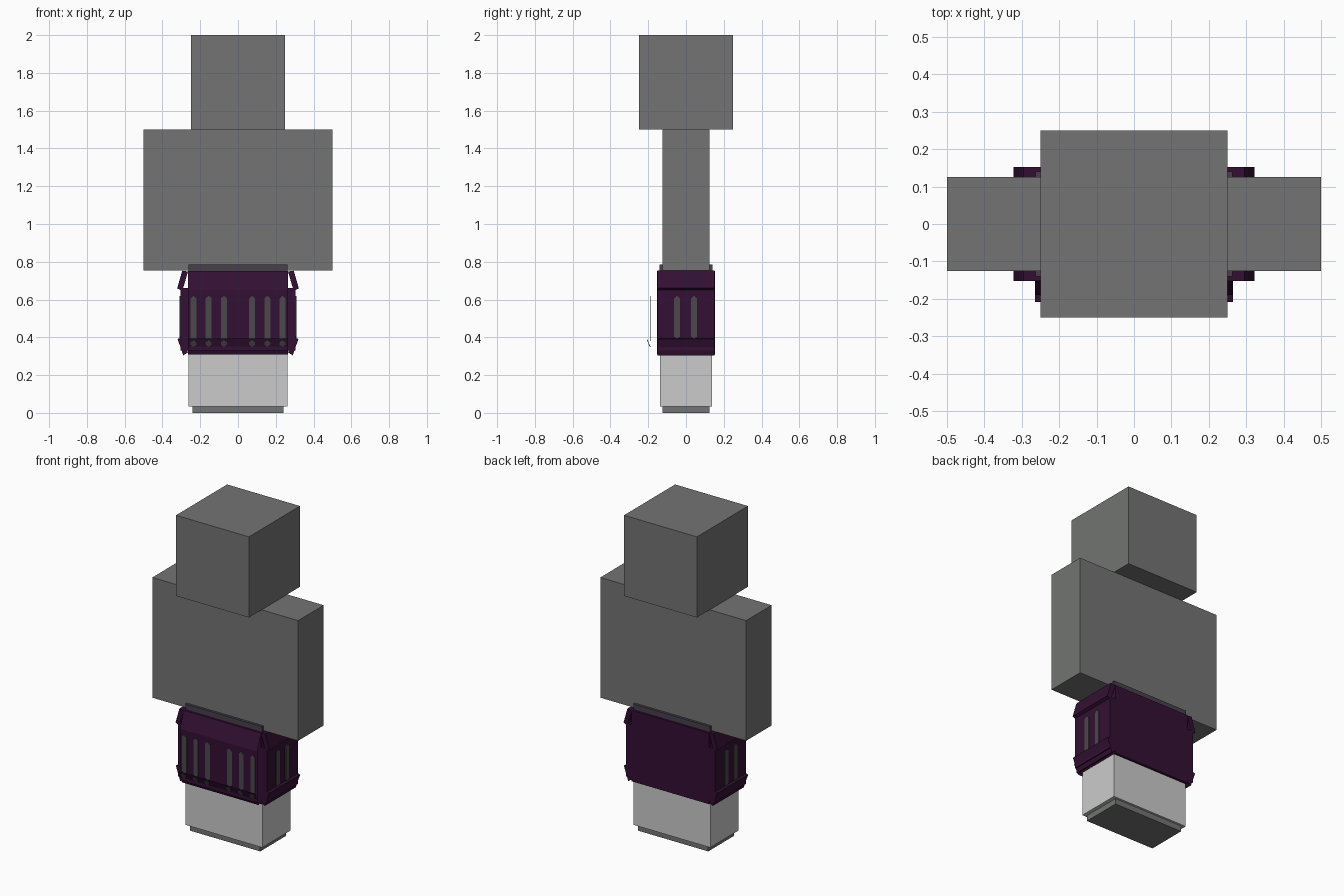
import bpy
import bmesh
from mathutils import Vector

old = bpy.data.objects.get("Cube")
if old:
    bpy.data.objects.remove(old)


def material(name, r, g, b):
    m = bpy.data.materials.new(name)
    m.use_nodes = True
    m.diffuse_color = (r, g, b, 1)
    m.node_tree.nodes["Principled BSDF"].inputs["Base Color"].default_value = (r, g, b, 1)
    return m


GREY = material("body grey", 0.17, 0.175, 0.17)
LIGHT = material("light grey", 0.6, 0.6, 0.6)
PURPLE = material("dark purple", 0.033, 0.005, 0.033)
BELT = material("belt grey purple", 0.065, 0.05, 0.07)
SLOT = material("slot grey", 0.07, 0.065, 0.07)


def prism(name, points, sweep, mat):
    """Extrude a flat outline along a vector; a zero sweep leaves a sheet."""
    bm = bmesh.new()
    face = bm.faces.new([bm.verts.new(p) for p in points])
    sweep = Vector(sweep)
    if sweep.length:
        ext = bmesh.ops.extrude_face_region(bm, geom=[face], use_keep_orig=True)
        moved = [v for v in ext["geom"] if isinstance(v, bmesh.types.BMVert)]
        bmesh.ops.translate(bm, vec=sweep, verts=moved)
        bmesh.ops.recalc_face_normals(bm, faces=bm.faces)
    mesh = bpy.data.meshes.new(name)
    bm.to_mesh(mesh)
    bm.free()
    mesh.materials.append(mat)
    ob = bpy.data.objects.new(name, mesh)
    bpy.context.collection.objects.link(ob)
    return ob


def box(name, hx, hy, z0, z1, mat):
    """Box centred on the z axis, given half widths."""
    base = [(-hx, -hy, z0), (hx, -hy, z0), (hx, hy, z0), (-hx, hy, z0)]
    return prism(name, base, (0, 0, z1 - z0), mat)


def sheet(name, hx, lower, upper, mat):
    """Front-facing sheet between two (y, z) edges."""
    (y0, z0), (y1, z1) = lower, upper
    return prism(name, [(-hx, y0, z0), (hx, y0, z0), (hx, y1, z1), (-hx, y1, z1)],
                 (0, 0, 0), mat)


def bar(c, z0, z1, half=0.016, tip=0.015):
    """Outline of an upright bar with pointed ends, as (across, z) pairs."""
    return [(c, z0), (c + half, z0 + tip), (c + half, z1 - tip),
            (c, z1), (c - half, z1 - tip), (c - half, z0 + tip)]


# Body blocks
box("head", 0.25, 0.25, 1.5, 2.0, GREY)
box("torso", 0.5, 0.125, 0.755, 1.5, GREY)
box("legs", 0.24, 0.125, 0, 0.755, GREY)

# Clothing
box("leggings", 0.263, 0.138, 0.035, 0.7, LIGHT)
box("belt", 0.263, 0.14, 0.7, 0.785, BELT)
box("skirt", 0.265, 0.153, 0.31, 0.75, PURPLE)

# Front armour sheets
sheet("front_panel", 0.265, (-0.188, 0.33), (-0.188, 0.65), PURPLE)
sheet("front_top_flap", 0.265, (-0.19, 0.65), (-0.153, 0.75), PURPLE)
sheet("front_bottom_flap", 0.265, (-0.17, 0.31), (-0.208, 0.395), PURPLE)

for s, side in ((1, "left"), (-1, "right")):
    # Side armour: panel with tilted flaps above and below
    outlines = {
        "panel": [(0.26, 0.33), (0.305, 0.33), (0.305, 0.66), (0.26, 0.66)],
        "top_flap": [(0.265, 0.748), (0.295, 0.753), (0.322, 0.66), (0.295, 0.645)],
        "bottom_flap": [(0.265, 0.32), (0.29, 0.305), (0.32, 0.392), (0.292, 0.4)],
    }
    for part, pts in outlines.items():
        prism(f"{side}_{part}", [(s * x, -0.152, z) for x, z in pts], (0, 0.304, 0), PURPLE)

    # Slots on the side panel
    for i, y in enumerate((-0.047, 0.043)):
        prism(f"{side}_side_slot_{i + 1}",
              [(s * 0.304, a, z) for a, z in bar(y, 0.39, 0.62)], (s * 0.005, 0, 0), SLOT)

    # Slots on the front panel, with short tips on the lower flap
    for i, x in enumerate((0.075, 0.155, 0.235)):
        prism(f"{side}_front_slot_{i + 1}",
              [(s * a, -0.188, z) for a, z in bar(x, 0.38, 0.62)], (0, -0.003, 0), SLOT)
        prism(f"{side}_slot_tip_{i + 1}",
              [(s * a, -0.17 - (z - 0.31) * 0.447, z) for a, z in bar(x, 0.35, 0.388, 0.016, 0.012)],
              (0, -0.003, -0.001), SLOT)
